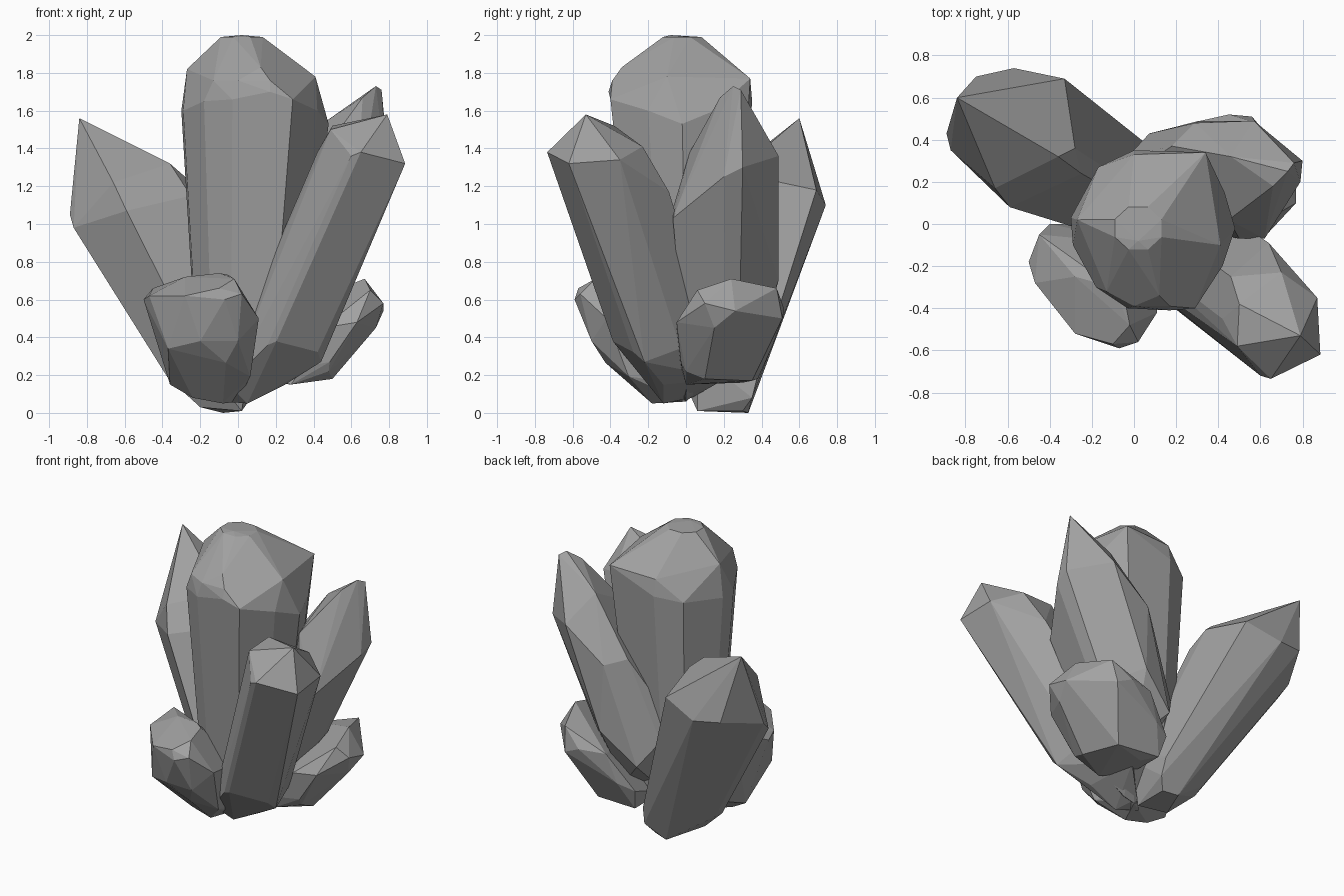
import bpy, bmesh, math
from mathutils import Vector

stone = bpy.data.materials.new("dark_stone")
stone.diffuse_color = (0.36, 0.36, 0.36, 1.0)


def crystal(name, shoulder, cap, foot, scale, root):
    """Faceted shard: shoulder ring shrunk down to a foot ring, closed by cap and root points."""
    ring = [Vector(p) for p in shoulder]
    mid = sum(ring, Vector()) / len(ring)
    low = [Vector(foot) + (p - mid) * scale for p in ring]
    bm = bmesh.new()
    for p in ring + low + [Vector(q) for q in cap + root]:
        bm.verts.new(p)
    bmesh.ops.convex_hull(bm, input=bm.verts[:])
    junk = [v for v in bm.verts if not v.link_faces]
    bmesh.ops.delete(bm, geom=junk, context='VERTS')
    # merge nearly coplanar triangles into clean facets
    bmesh.ops.dissolve_limit(bm, angle_limit=math.radians(5),
                             verts=bm.verts[:], edges=bm.edges[:])
    bmesh.ops.recalc_face_normals(bm, faces=bm.faces[:])
    mesh = bpy.data.meshes.new(name)
    bm.to_mesh(mesh)
    bm.free()
    mesh.materials.append(stone)
    obj = bpy.data.objects.new(name, mesh)
    bpy.context.collection.objects.link(obj)
    return obj


# tall central crystal with a blunt octagonal top
blunt_top = [(0.02 + 0.12 * math.cos(a), -0.02 + 0.11 * math.sin(a), 1.99)
             for a in (math.tau * (i + 0.5) / 8 for i in range(8))]
crystal("central_crystal",
        [(-0.30, 0.03, 1.60), (-0.29, -0.10, 1.60), (-0.18, -0.30, 1.65), (-0.03, -0.40, 1.66),
         (0.17, -0.41, 1.70), (0.29, -0.40, 1.66), (0.42, -0.20, 1.60), (0.48, -0.02, 1.53),
         (0.43, 0.15, 1.60), (0.33, 0.33, 1.60), (0.0, 0.35, 1.65), (-0.17, 0.27, 1.62)],
        blunt_top + [(0.02, -0.08, 2.0), (-0.27, 0.02, 1.82), (-0.13, -0.32, 1.76),
                     (0.0, -0.39, 1.76), (0.17, -0.39, 1.76), (0.12, -0.34, 1.83),
                     (0.41, -0.1, 1.78), (0.34, 0.34, 1.77), (0.0, 0.33, 1.76)],
        (0.05, -0.02, 0.28), 0.68, [(0.0, 0.0, 0.06), (0.08, 0.0, 0.08)])

# leaning crystal, back left
crystal("back_left_crystal",
        [(-0.89, 0.43, 1.05), (-0.87, 0.35, 0.98), (-0.59, 0.08, 1.07), (-0.25, 0.24, 1.15),
         (-0.28, 0.36, 1.25), (-0.33, 0.69, 1.18), (-0.57, 0.74, 1.10), (-0.75, 0.70, 1.12)],
        [(-0.84, 0.60, 1.56), (-0.36, 0.32, 1.32), (-0.66, 0.17, 1.22)],
        (-0.16, 0.21, 0.28), 0.70,
        [(-0.2, 0.08, 0.03), (0.02, 0.06, 0.01), (0.02, 0.3, 0.01), (-0.08, 0.33, 0.0),
         (0.07, 0.35, 0.08), (0.06, 0.38, 0.2)])

# leaning crystal, front right
crystal("front_right_crystal",
        [(0.885, -0.62, 1.32), (0.65, -0.735, 1.38), (0.60, -0.72, 1.36), (0.42, -0.45, 1.38),
         (0.46, -0.25, 1.42), (0.64, -0.09, 1.17), (0.87, -0.35, 1.34)],
        [(0.79, -0.53, 1.58), (0.49, -0.58, 1.50), (0.50, -0.38, 1.52), (0.70, -0.23, 1.41)],
        (0.20, -0.13, 0.34), 0.93,
        [(-0.08, -0.05, 0.06), (0.05, -0.12, 0.05), (0.0, 0.03, 0.08), (0.25, -0.12, 0.15),
         (0.44, -0.22, 0.27), (-0.05, -0.2, 0.15)])

# leaning pointed crystal, back right
crystal("back_right_crystal",
        [(0.79, 0.20, 1.25), (0.80, 0.30, 1.30), (0.62, -0.07, 1.03), (0.50, -0.07, 1.08),
         (0.45, 0.02, 1.38), (0.57, 0.49, 1.36), (0.29, 0.48, 1.15)],
        [(0.73, 0.25, 1.73), (0.76, 0.29, 1.71), (0.66, 0.18, 1.67), (0.46, 0.32, 1.54),
         (0.18, 0.37, 1.18)],
        (0.30, 0.20, 0.55), 0.80,
        [(0.1, 0.15, 0.25), (0.25, 0.3, 0.3), (-0.03, 0.32, 0.65), (0.07, 0.40, 0.62),
         (0.12, 0.44, 0.68), (0.31, 0.49, 0.70), (0.0, 0.25, 0.85)])

# stubby crystal, front left
crystal("front_stub_crystal",
        [(-0.50, -0.18, 0.60), (-0.47, -0.28, 0.62), (-0.28, -0.52, 0.62), (-0.07, -0.59, 0.60),
         (0.02, -0.56, 0.63), (0.11, -0.42, 0.50), (0.08, -0.10, 0.45), (-0.40, 0.0, 0.50)],
        [(-0.05, -0.33, 0.73), (-0.28, -0.25, 0.72), (-0.45, -0.05, 0.66), (-0.02, -0.48, 0.71),
         (-0.10, -0.57, 0.66), (-0.1, -0.3, 0.74)],
        (-0.15, -0.24, 0.24), 0.72,
        [(-0.24, -0.16, 0.08), (-0.08, -0.18, 0.05), (0.0, 0.0, 0.06), (-0.36, -0.13, 0.15),
         (-0.37, -0.40, 0.34), (-0.20, -0.49, 0.38), (0.0, -0.50, 0.38), (-0.42, -0.16, 0.34)])

# stubby crystal, right side
crystal("right_stub_crystal",
        [(0.77, 0.10, 0.58), (0.77, 0.26, 0.54), (0.56, 0.51, 0.50), (0.45, 0.52, 0.55),
         (0.27, 0.48, 0.55), (0.45, -0.05, 0.45), (0.63, -0.05, 0.48)],
        [(0.70, 0.06, 0.65), (0.67, 0.24, 0.71), (0.58, 0.48, 0.66)],
        (0.43, 0.2, 0.30), 0.75,
        [(0.5, 0.1, 0.18), (0.42, 0.35, 0.17), (0.28, 0.0, 0.15), (0.2, 0.3, 0.16), (0.1, 0.1, 0.2),
         (0.73, 0.15, 0.45), (0.2, 0.46, 0.36), (0.48, 0.0, 0.22), (0.12, 0.38, 0.18),
         (0.09, 0.42, 0.32)])
